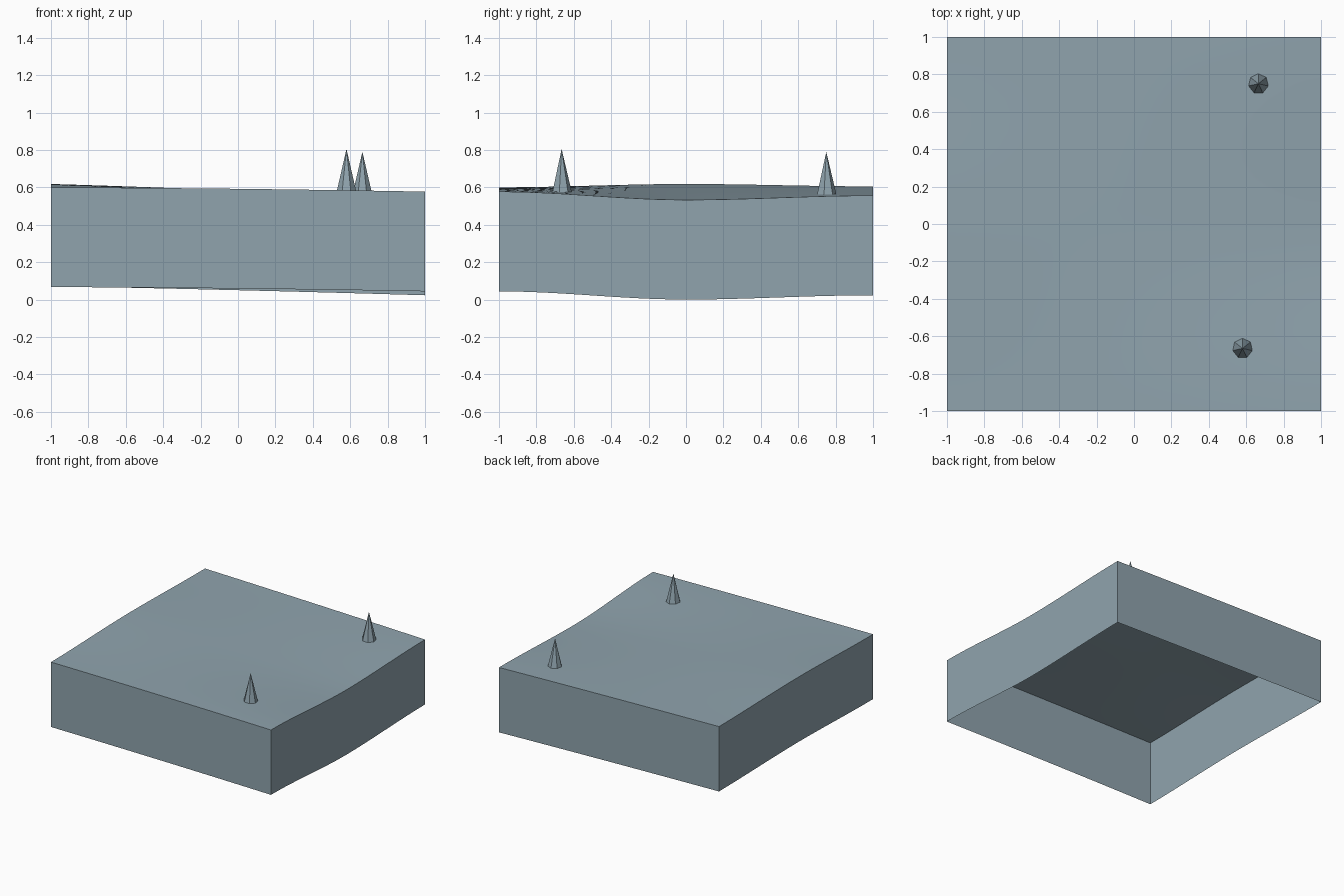
import bpy
import bmesh
from mathutils import Matrix

if "Cube" in bpy.data.objects:
    bpy.data.objects.remove(bpy.data.objects["Cube"], do_unlink=True)

slate = bpy.data.materials.new("slate blue grey")
slate.use_nodes = True
colour = (0.279, 0.371, 0.423, 1)
slate.diffuse_color = colour
slate.node_tree.nodes["Principled BSDF"].inputs["Base Color"].default_value = colour

SKIRT = 0.533


def ease(a, b, t):
    """Blend smoothly from a to b as t runs from 0 to 1."""
    t = min(max(t, 0), 1)
    return a + (b - a) * t * t * (3 - 2 * t)


def ground(x, y):
    """Height of the gently rolling ground."""
    def along(front, middle, back):
        return ease(front, middle, y + 1) if y < 0 else ease(middle, back, y)
    left = along(0.600, 0.618, 0.605)
    centre = along(0.592, 0.582, 0.583)
    right = along(0.577, 0.533, 0.556)
    # quadratic through the three profiles
    return left * x * (x - 1) / 2 + centre * (1 - x * x) + right * x * (x + 1) / 2


def finish(name, bm):
    mesh = bpy.data.meshes.new(name)
    bm.to_mesh(mesh)
    bm.free()
    mesh.materials.append(slate)
    obj = bpy.data.objects.new(name, mesh)
    bpy.context.collection.objects.link(obj)
    return obj


# Rolling ground with an open-bottomed skirt
bm = bmesh.new()
bmesh.ops.create_grid(bm, x_segments=24, y_segments=24, size=1)
for v in bm.verts:
    v.co.z = ground(v.co.x, v.co.y)
rim = [e for e in bm.edges if e.is_boundary]
skirt = bmesh.ops.extrude_edge_only(bm, edges=rim)["geom"]
low = [g for g in skirt if isinstance(g, bmesh.types.BMVert)]
bmesh.ops.translate(bm, verts=low, vec=(0, 0, -SKIRT))
bmesh.ops.recalc_face_normals(bm, faces=bm.faces)
if sum(f.normal.z for f in bm.faces) < 0:
    bmesh.ops.reverse_faces(bm, faces=bm.faces)
block = finish("ground_block", bm)
bpy.context.view_layer.objects.active = block
block.select_set(True)
bpy.ops.object.shade_smooth_by_angle()

# Faceted spikes standing on the ground
for name, x, y, tip in (("front_spike", 0.58, -0.665, 0.805),
                        ("back_spike", 0.665, 0.75, 0.79)):
    base = ground(x, y) - 0.005
    bm = bmesh.new()
    bmesh.ops.create_cone(bm, cap_ends=True, segments=7, radius1=0.055, radius2=0,
                          depth=tip - base,
                          matrix=Matrix.Translation((x, y, (tip + base) / 2)))
    finish(name, bm)
